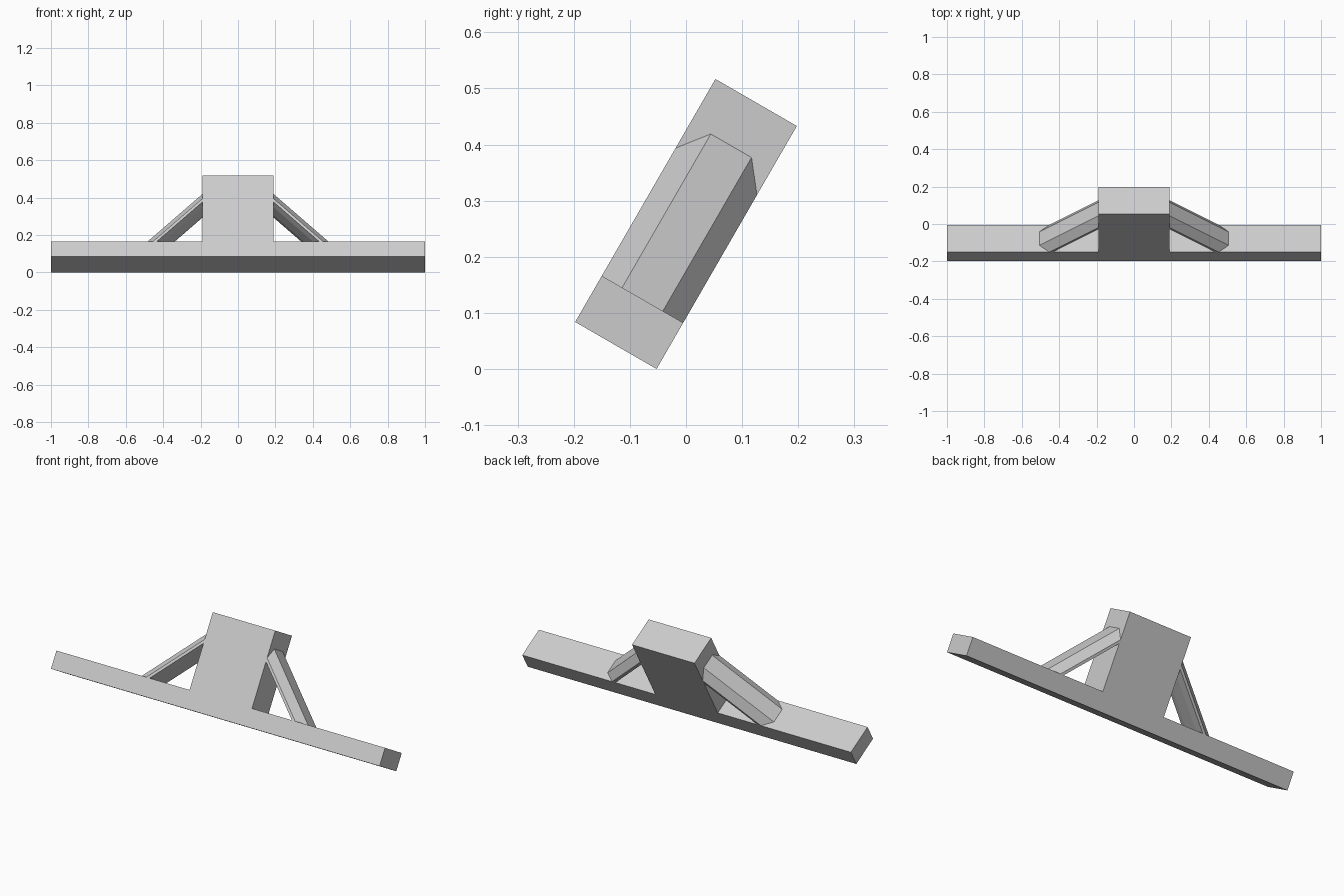
import bpy, bmesh
from math import radians
from mathutils import Matrix

cube = bpy.data.objects.get("Cube")
if cube:
    bpy.data.objects.remove(cube, do_unlink=True)

DEPTH = 0.1675      # thickness of the whole bracket
HEIGHT = 0.5        # post height before tilting
BAR = 0.095         # bar height before tilting
POST = 0.19         # half width of the post

# Lean the bracket back, standing on its rear lower edge
TILT = Matrix.Translation((0, -0.125, 0.042)) @ Matrix.Rotation(radians(-30), 4, 'X')

grey = bpy.data.materials.new("light grey")
grey.use_nodes = True
colour = (0.6, 0.6, 0.6, 1)
grey.diffuse_color = colour
grey.node_tree.nodes["Principled BSDF"].inputs["Base Color"].default_value = colour


def prism(name, start, end):
    """Solid between two matching rings of points."""
    bm = bmesh.new()
    a = [bm.verts.new(p) for p in start]
    b = [bm.verts.new(p) for p in end]
    bm.faces.new(a)
    bm.faces.new(b[::-1])
    for i in range(len(a)):
        j = (i + 1) % len(a)
        bm.faces.new((a[j], a[i], b[i], b[j]))
    bmesh.ops.recalc_face_normals(bm, faces=bm.faces)
    bm.transform(TILT)
    mesh = bpy.data.meshes.new(name)
    bm.to_mesh(mesh)
    bm.free()
    mesh.materials.append(grey)
    obj = bpy.data.objects.new(name, mesh)
    bpy.context.collection.objects.link(obj)
    return obj


# Bar and post as one extruded T
half = [(1, 0), (1, BAR), (POST, BAR), (POST, HEIGHT)]
outline = half + [(-x, z) for x, z in reversed(half)]
prism("bar_and_post",
      [(x, -DEPTH / 2, z) for x, z in outline],
      [(x, DEPTH / 2, z) for x, z in outline])

# Diagonal braces: chamfered top, thin sides, shallow underside
W = DEPTH / 2
section = [(-W, 0), (-W / 2, 0.053), (W / 2, 0.053), (W, 0),
           (W, -0.02), (W / 2, -0.03), (-W / 2, -0.03), (-W, -0.02)]
SINK = 0.02         # how far the ends are buried
for side, name in ((1, "left_brace"), (-1, "right_brace")):
    prism(name,
          [(side * (POST - SINK), y, 0.358 + SINK + d) for y, d in section],
          [(side * (0.453 + SINK + d), y, BAR - SINK) for y, d in section])
